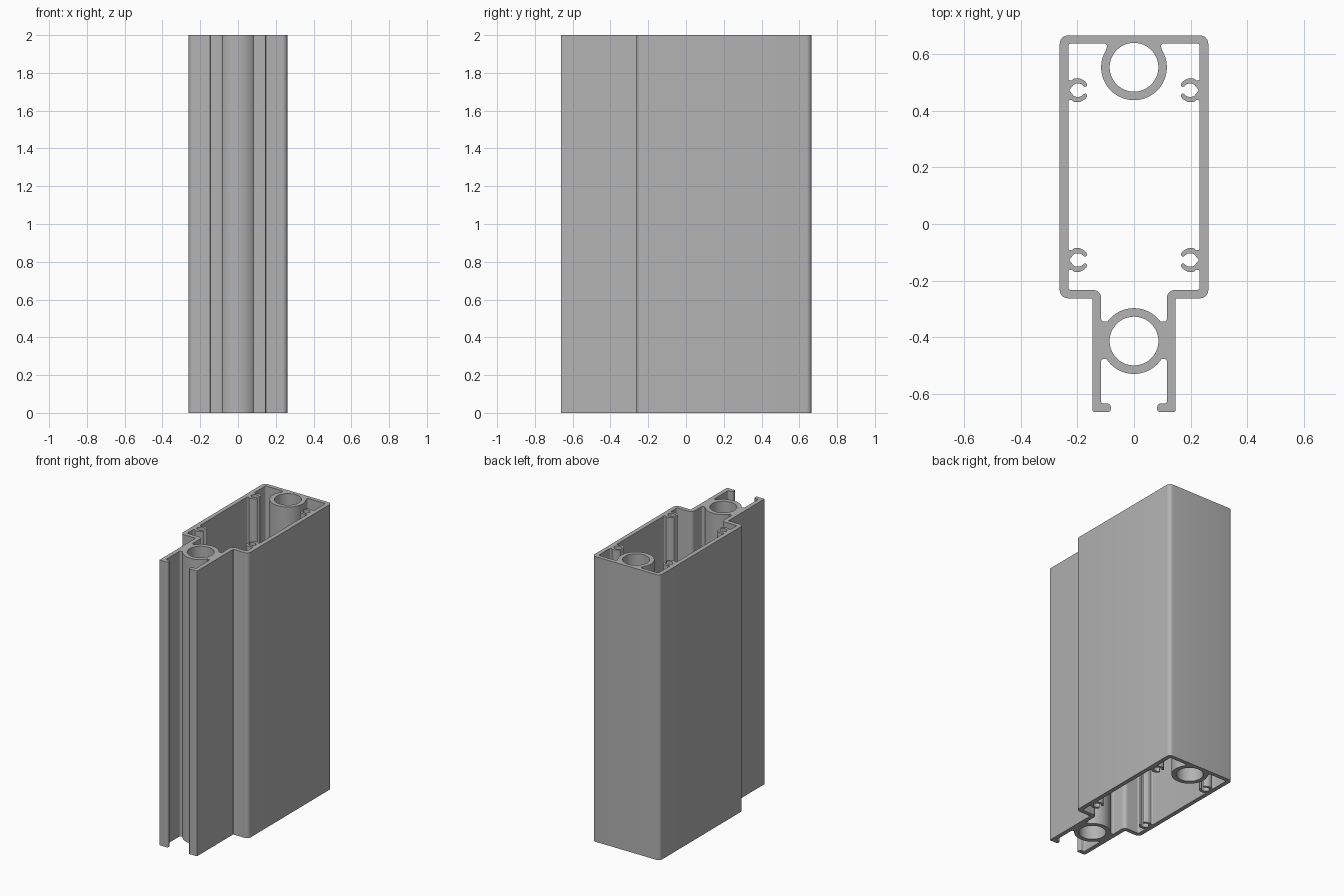
import bpy, bmesh
from math import radians, sin, cos, atan2, pi, tan
from mathutils import Vector

if "Cube" in bpy.data.objects:
    bpy.data.objects.remove(bpy.data.objects["Cube"])

LENGTH = 2.0
RING_R, BORE_R = 0.116, 0.086
BACK_Y, FRONT_Y = 0.553, -0.413      # centres of the two tubes


def rounded(points, steps=6):
    """Open path of (x, y, radius) corners -> path with true fillets."""
    path = []
    for i, (x, y, r) in enumerate(points):
        p = Vector((x, y))
        if r == 0 or i in (0, len(points) - 1):
            path.append(p)
            continue
        a = Vector(points[i - 1][:2]) - p
        b = Vector(points[i + 1][:2]) - p
        half = a.angle(b) / 2
        d = min(r / tan(half), a.length * 0.49, b.length * 0.49)
        r = d * tan(half)
        centre = p + (a.normalized() + b.normalized()).normalized() * (d / cos(half))
        start, end = p + a.normalized() * d - centre, p + b.normalized() * d - centre
        sweep = start.angle_signed(end)
        t0 = atan2(start.y, start.x)
        for k in range(steps + 1):
            t = t0 - sweep * k / steps
            path.append(centre + Vector((cos(t), sin(t))) * r)
    return path


def arc(cy, r, a0, a1, steps=20):
    """Arc about (0, cy), angles in degrees."""
    return [(r * cos(radians(a0 + (a1 - a0) * k / steps)),
             cy + r * sin(radians(a0 + (a1 - a0) * k / steps)), 0)
            for k in range(steps + 1)]


def mirrored(half):
    """Close a +x half path, starting and ending on x = 0."""
    return half + [Vector((-p.x, p.y)) for p in reversed(half[1:-1])]


def clip(cy):
    """Two curled fingers of a screw slot, from top to bottom."""
    upper = [(0.232, 0.036, 0.006), (0.220, 0.034, 0.004), (0.211, 0.042, 0.01),
             (0.190, 0.042, 0.02), (0.172, 0.031, 0.012), (0.163, 0.018, 0.007),
             (0.173, 0.010, 0.006), (0.188, 0.023, 0.012), (0.210, 0.023, 0.012)]
    lower = [(x, -y, r) for x, y, r in reversed(upper)]
    return [(x, cy + y, r) for x, y, r in upper + [(0.229, 0, 0.004)] + lower]


# Outside contour: body, neck, lips and front of the lower tube
outer = rounded(
    [(0, 0.665, 0), (0.262, 0.665, 0.028), (0.262, -0.262, 0.028),
     (0.146, -0.262, 0.003), (0.146, -0.663, 0.005), (0.082, -0.663, 0.008),
     (0.082, -0.633, 0.013), (0.116, -0.633, 0.007), (0.116, -0.476, 0.01)]
    + arc(FRONT_Y, RING_R, -33, -90))

# Main chamber, wrapping both tubes
chamber = rounded(
    arc(BACK_Y, RING_R, -90, 31)
    + [(0.092, 0.637, 0.01), (0.232, 0.637, 0.01)]
    + clip(0.472) + clip(-0.127)
    + [(0.232, -0.233, 0.01), (0.116, -0.233, 0.028), (0.116, -0.345, 0.01)]
    + arc(FRONT_Y, RING_R, 36, 90))


def bore(cy, n=64):
    return [Vector((BORE_R * cos(2 * pi * k / n), cy + BORE_R * sin(2 * pi * k / n)))
            for k in range(n)]


# Filled cross-section with holes, extruded along z
curve = bpy.data.curves.new("extruded_profile", 'CURVE')
curve.dimensions = '2D'
curve.fill_mode = 'BOTH'
curve.extrude = LENGTH / 2
for loop in (mirrored(outer), mirrored(chamber), bore(BACK_Y), bore(FRONT_Y)):
    spline = curve.splines.new('POLY')
    spline.points.add(len(loop) - 1)
    for point, p in zip(spline.points, loop):
        point.co = (p.x, p.y, 0, 1)
    spline.use_cyclic_u = True

profile = bpy.data.objects.new("extruded_profile", curve)
bpy.context.collection.objects.link(profile)
bpy.ops.object.select_all(action='DESELECT')
profile.select_set(True)
bpy.context.view_layer.objects.active = profile
bpy.ops.object.convert(target='MESH')
profile = bpy.context.view_layer.objects.active

# Weld caps to walls and stand the bar on the ground
bm = bmesh.new()
bm.from_mesh(profile.data)
bmesh.ops.remove_doubles(bm, verts=bm.verts, dist=0.0002)
bmesh.ops.recalc_face_normals(bm, faces=bm.faces)
bmesh.ops.translate(bm, verts=bm.verts, vec=(0, 0, LENGTH / 2))
bm.to_mesh(profile.data)
bm.free()

# Plain aluminium grey
grey = bpy.data.materials.new("aluminium_grey")
grey.use_nodes = True
colour = (0.45, 0.45, 0.45, 1)
grey.diffuse_color = colour
grey.node_tree.nodes["Principled BSDF"].inputs["Base Color"].default_value = colour
profile.data.materials.clear()
profile.data.materials.append(grey)
bpy.ops.object.shade_smooth_by_angle(angle=radians(30))
